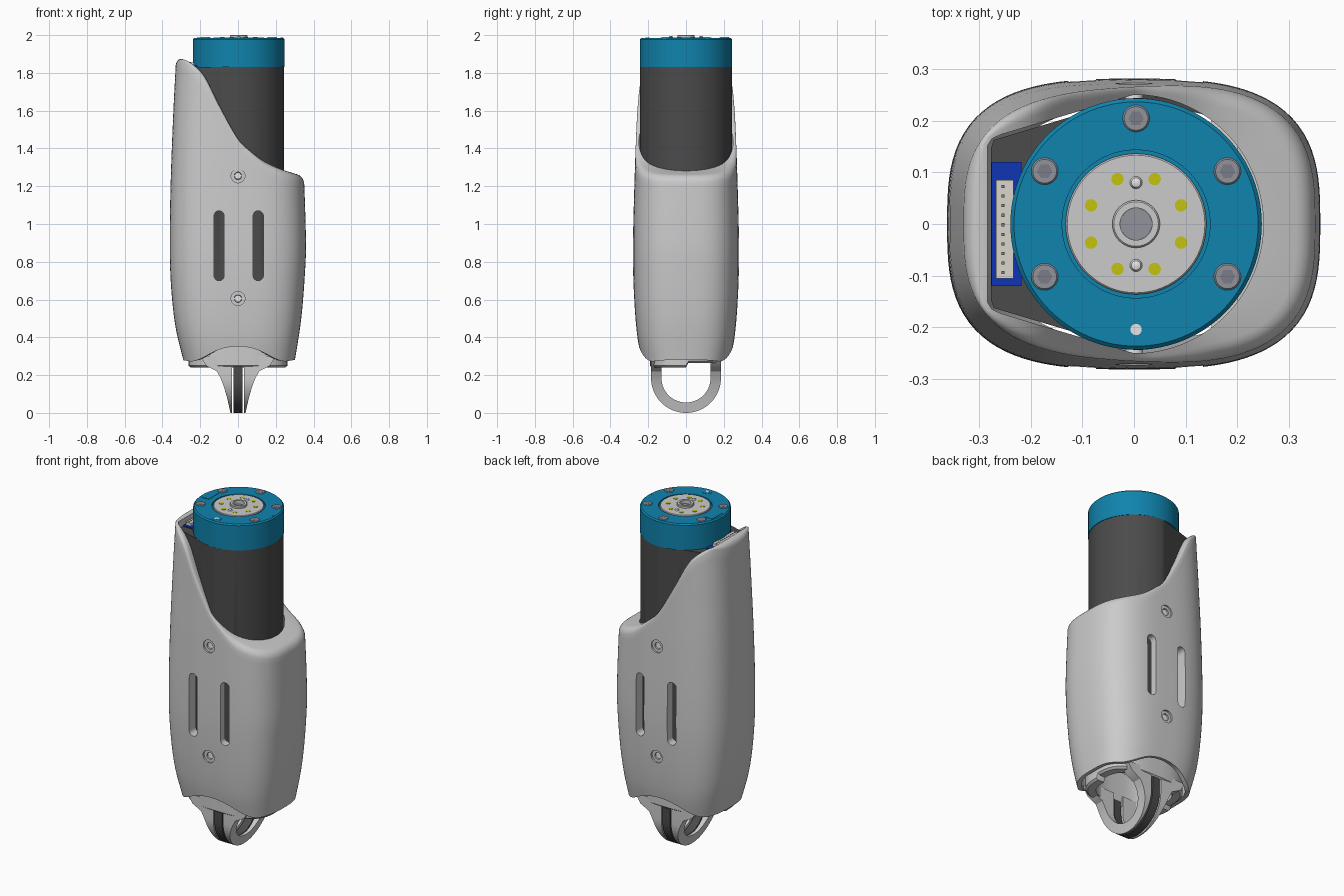
import bpy, bmesh
from math import sin, cos, pi, radians
from mathutils import Matrix

if "Cube" in bpy.data.objects:
    bpy.data.objects.remove(bpy.data.objects["Cube"], do_unlink=True)


def material(name, r, g, b):
    m = bpy.data.materials.new(name)
    m.use_nodes = True
    m.diffuse_color = (r, g, b, 1)
    m.node_tree.nodes["Principled BSDF"].inputs["Base Color"].default_value = (r, g, b, 1)
    return m


GREY = material("light grey", .6, .6, .6)
DARK = material("charcoal", .07, .07, .07)
TEAL = material("teal", .005, .23, .42)
STEEL = material("steel", .29, .29, .33)
SHADE = material("dark steel", .2, .2, .24)
YELLOW = material("yellow", .55, .55, .005)
BLUE = material("blue", .005, .035, .47)
CREAM = material("cream", .7, .67, .6)
WHITE = material("white", .9, .9, .9)


def finish(name, bm, mat, smooth=True):
    bmesh.ops.recalc_face_normals(bm, faces=bm.faces)
    me = bpy.data.meshes.new(name)
    bm.to_mesh(me)
    bm.free()
    ob = bpy.data.objects.new(name, me)
    bpy.context.collection.objects.link(ob)
    me.materials.append(mat)
    if smooth:
        shade(ob)
    return ob


def shade(ob):
    bpy.ops.object.select_all(action='DESELECT')
    ob.select_set(True)
    bpy.context.view_layer.objects.active = ob
    bpy.ops.object.shade_smooth_by_angle(angle=radians(32))


def loft(name, rings, mat, wrap=False, smooth=True):
    bm = bmesh.new()
    vs = [[bm.verts.new(p) for p in ring] for ring in rings]
    n = len(vs[0])
    for a, b in zip(vs, vs[1:] + vs[:1] if wrap else vs[1:]):
        for i in range(n):
            j = (i + 1) % n
            bm.faces.new((a[i], a[j], b[j], b[i]))
    if not wrap:
        bm.faces.new(vs[0])
        bm.faces.new(vs[-1])
    return finish(name, bm, mat, smooth)


def box(name, x, y, z, mat):
    corners = lambda h: [(x[0], y[0], h), (x[1], y[0], h), (x[1], y[1], h), (x[0], y[1], h)]
    return loft(name, [corners(z[0]), corners(z[1])], mat, smooth=False)


def lathe(name, profile, mat, x=0, y=0, n=64):
    return loft(name, [[(x + r * cos(2 * pi * i / n), y + r * sin(2 * pi * i / n), z)
                        for i in range(n)] for r, z in profile], mat)


def curve(pts):
    """Smooth interpolation through (position, value) pairs."""
    def f(t):
        t = min(max(t, pts[0][0]), pts[-1][0])
        k = max(i for i in range(len(pts) - 1) if pts[i][0] <= t)
        slope = lambda a, b: (pts[b][1] - pts[a][1]) / (pts[b][0] - pts[a][0])
        m0, m1 = slope(max(k - 1, 0), k + 1), slope(k, min(k + 2, len(pts) - 1))
        (t0, v0), (t1, v1) = pts[k], pts[k + 1]
        h, s = t1 - t0, (t - t0) / (t1 - t0)
        return (v0 * (1 + 2 * s) * (1 - s) ** 2 + v1 * s * s * (3 - 2 * s)
                + h * s * (1 - s) * (m0 * (1 - s) - m1 * s))
    return f


# Shell dimensions: half widths by height, upper and lower edge by x
left = curve([(.27, .287), (.45, .33), (.65, .353), (.85, .361), (1.2, .357), (1.6, .342), (1.87, .328)])
right = curve([(.27, .3), (.5, .335), (.75, .355), (.9, .36), (1.3, .347), (1.87, .32)])
depth = curve([(.27, .232), (.4, .257), (.6, .274), (.85, .281), (1.25, .272), (1.55, .261), (1.87, .25)])
upper = curve([(-.36, 1.865), (-.29, 1.872), (-.22, 1.83), (-.17, 1.77), (-.1, 1.63), (0, 1.45),
               (.06, 1.39), (.14, 1.33), (.24, 1.285), (.36, 1.25)])
lower = curve([(-.3, .28), (-.23, .275), (-.1, .335), (0, .352), (.1, .335), (.23, .275), (.3, .28)])
COLS = 128
DIRS = [(cos(2 * pi * i / COLS), sin(2 * pi * i / COLS)) for i in range(COLS)]


def polar(c, s, a, b, n=3):
    return ((abs(c) / a) ** n + (abs(s) / b) ** n) ** (-1 / n)


def outer(c, s, z):
    return polar(c, s, right(z) if c > 0 else left(z), depth(z))


def motor(c, s):
    """Round at +x, tapering to a flat back at -x."""
    return .25 if c >= 0 else min(.283 / -c, .25 / (abs(s) + .3 * -c))


def inner(c, s, z):
    ro = outer(c, s, z)
    k = min(max((z - .35) / .25, 0), 1)
    k = k * k * (3 - 2 * k)
    return min((ro - .025) * (1 - k) + motor(c, s) * k, ro - .015)


def shell_column(c, s):
    zt, zb = 1.4, .3
    for _ in range(12):
        zt = (zt + upper(outer(c, s, zt) * c)) / 2
        zb = lower(outer(c, s, zb) * c)
    ri = inner(c, s, zt)
    ro = outer(c, s, zt)
    fil = min(.035, (ro - ri) * .6)
    col = []
    for i in range(33):
        z = zb + (zt - fil - zb) * i / 32
        col.append((outer(c, s, z), z))
    for i in range(1, 6):
        a = pi / 2 * i / 5
        r = ro - fil * (1 - cos(a))
        col.append((r, upper(r * c) - fil * (1 - sin(a))))
    top = upper(ri * c)
    for i in range(25):
        z = top + (zb + .004 - top) * i / 24
        col.append((inner(c, s, z), z))
    return [(r * c, r * s, z) for r, z in col]


# Outer shell with slots and screw holes cut through front and back
shell = loft("shell", list(zip(*[shell_column(c, s) for c, s in DIRS])), GREY, wrap=True, smooth=False)


def cut(outline, y0, y1):
    tool = loft("cutter", [[(x, y, z) for x, z in outline] for y in (y0, y1)], GREY, smooth=False)
    tool.hide_render = True
    mod = shell.modifiers.new("cut", 'BOOLEAN')
    mod.operation, mod.solver, mod.object = 'DIFFERENCE', 'EXACT', tool
    bpy.context.view_layer.objects.active = shell
    bpy.ops.object.modifier_apply(modifier=mod.name)
    bpy.data.objects.remove(tool, do_unlink=True)


def slot(x, z0, z1, r):
    n = 24
    return [(x + r * cos(2 * pi * (i + .5) / n), (z1 if i < n / 2 else z0) + r * sin(2 * pi * (i + .5) / n))
            for i in range(n)]


for x in (-.1, .107):
    cut(slot(x, .727, 1.043, .027), -.4, .4)
for z in (.605, 1.255):
    cut(slot(0, z, z, .02), -.4, .4)
    for side in (-1, 1):
        cut(slot(0, z, z, .037), side * .263, side * .4)
        loft("screw_hole_pin", [[(x, side * y, h) for x, h in slot(0, z, z, .018)] for y in (.2, .256)], WHITE)
shade(shell)


# Motor body, narrower behind the slots
def body_ring(z, flat):
    pts = [(motor(c, s) * .975 * c, motor(c, s) * .975 * s) for c, s in DIRS]
    return [(x, max(-flat, min(flat, y)), z) for x, y in pts]


loft("motor_body", [body_ring(z, f) for z, f in ((.5, .2), (1.14, .2), (1.16, .25), (1.832, .25))], DARK)
box("inner_board", (-.05, .05), (-.228, .228), (.86, .96), BLUE)
box("inner_connector", (.15, .2), (-.21, .21), (.88, 1.0), CREAM)

# Cap and output flange
CX = .004
lathe("cap", [(.243, 1.832), (.243, 1.978), (.236, 1.985), (.143, 1.985), (.143, 1.975), (.02, 1.975)], TEAL, CX, n=96)
lathe("output_disc", [(.136, 1.972), (.136, 1.984), (.133, 1.987), (.046, 1.987), (.046, 1.997),
                      (.043, 2.0), (.031, 2.0), (.031, 1.976)], GREY, CX)
lathe("hub_bore", [(.0308, 1.974), (.0308, 1.979)], STEEL, CX, n=32)
for k in range(8):
    a = radians(22.5 + 45 * k)
    lathe("yellow_dot", [(.012, 1.98), (.012, 1.989)], YELLOW, CX + .094 * cos(a), .094 * sin(a), 20)
for y in (-.08, .08):
    lathe("locating_pin", [(.012, 1.98), (.012, 1.988), (.009, 1.993), (.003, 1.995)], WHITE, CX, y, 20)
for deg in (30, 90, 150, 210, 330):
    x, y = CX + .204 * cos(radians(deg)), .204 * sin(radians(deg))
    lathe("cap_screw", [(.026, 1.97), (.026, 1.986), (.023, 1.989)], STEEL, x, y, 32)
    lathe("screw_socket", [(.015, 1.98), (.015, 1.9895)], SHADE, x, y, 6)
lathe("spare_hole_rim", [(.027, 1.98), (.027, 1.986)], TEAL, CX, -.204, 32)
lathe("spare_hole", [(.011, 1.98), (.011, 1.987)], WHITE, CX, -.204, 24)
box("cap_plate", (-.218, -.171), (-.03, .066), (1.98, 1.987), TEAL)
lathe("cap_mark", [(.007, 1.98), (.007, 1.9865)], TEAL, .232, 0, 16)

# Side connector beside the cap
box("side_board", (-.275, -.217), (-.12, .12), (1.79, 1.838), BLUE)
box("side_connector", (-.267, -.233), (-.105, .085), (1.8, 1.855), CREAM)
for k in range(10):
    y = -.094 + .0185 * k
    box("connector_pin", (-.256, -.25), (y - .003, y + .003), (1.84, 1.858), SHADE)


# Lower frame inside the shell mouth
def frame_ring(a, b, z, lip):
    ring = []
    for c, s in DIRS:
        r = polar(c, s, a, b)
        ring.append((r * c, r * s, z + (lip if s > 0 else 0)))
    return ring


loft("lower_frame", [frame_ring(.25, .18, .24, .025), frame_ring(.262, .19, .25, .025),
                     frame_ring(.262, .19, .45, 0), frame_ring(.21, .14, .45, 0),
                     frame_ring(.21, .14, .24, .025)], GREY, wrap=True)

# Hanging loop: two flared cheeks and a dark strap between them
flare = curve([(0, .04), (.1, .063), (.2, .1), (.235, .13), (.26, .2)])


def loop_path(ro, ri, top):
    path = [(-ro, top, -ri, top), (-ro, .25, -ri, .25), (-ro, .22, -ri, .22)]
    for i in range(33):
        a = pi + pi * i / 32
        path.append((ro * cos(a), .185 + ro * sin(a), ri * cos(a), .185 + ri * sin(a)))
    return path + [(-y, z, -v, w) for y, z, v, w in path[2::-1]]


for side in (-1, 1):
    loft("loop_cheek", [[(side * .032, yo, zo), (side * flare(zo), yo, zo),
                         (side * flare(zi), yi, zi), (side * .032, yi, zi)]
                        for yo, zo, yi, zi in loop_path(.185, .13, .3)], GREY)
loft("loop_strap", [[(-.024, yo, zo), (.024, yo, zo), (.024, yi, zi), (-.024, yi, zi)]
                    for yo, zo, yi, zi in loop_path(.185, .135, .266)], DARK)
